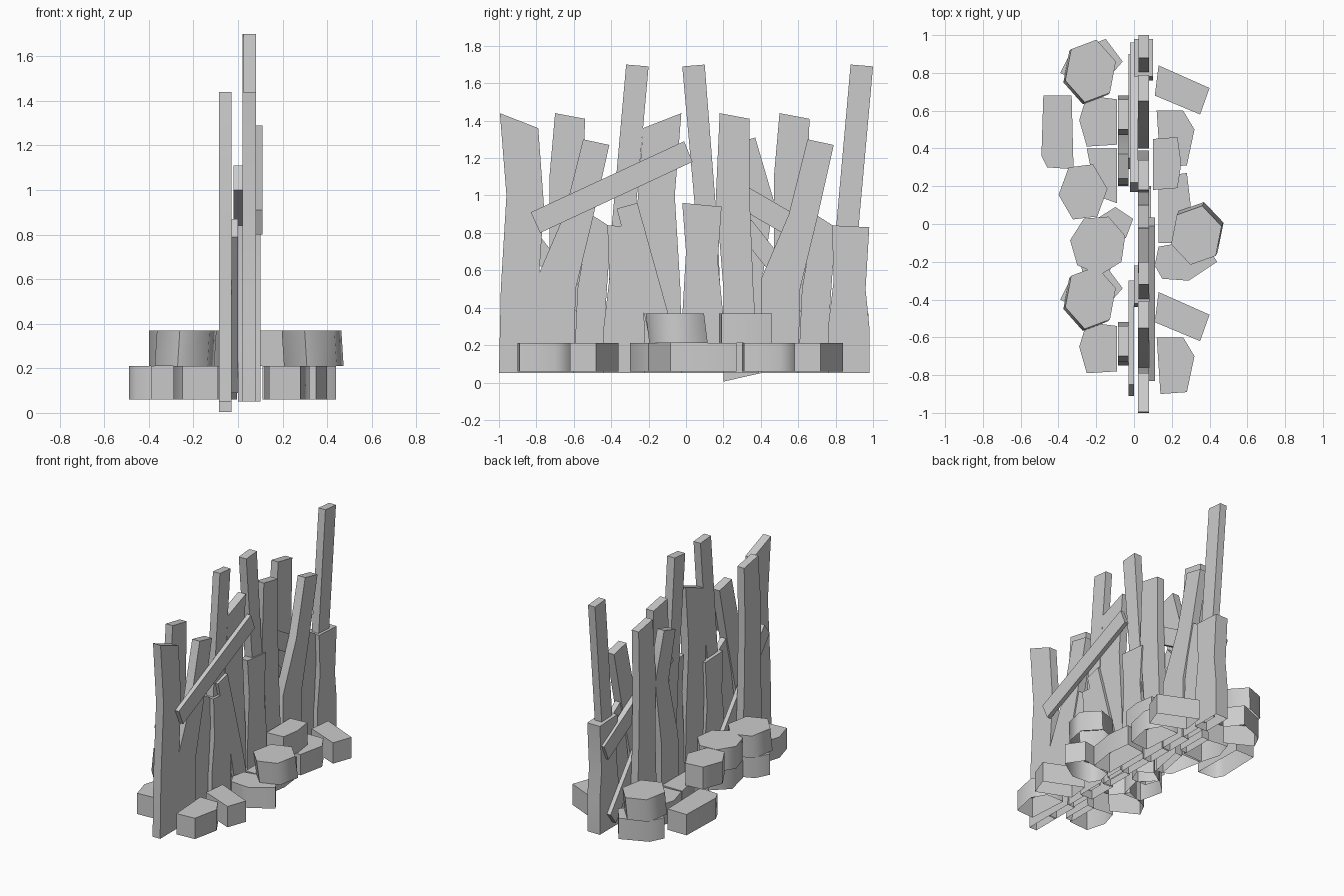
import bpy
import bmesh
from math import cos, sin, pi, radians

if "Cube" in bpy.data.objects:
    bpy.data.objects.remove(bpy.data.objects["Cube"], do_unlink=True)


def make_material(name, colour):
    material = bpy.data.materials.new(name)
    material.use_nodes = True
    material.diffuse_color = colour
    material.node_tree.nodes["Principled BSDF"].inputs["Base Color"].default_value = colour
    return material


grey = make_material("plain grey", (0.6, 0.6, 0.6, 1))


def finish(name, bm, smooth_angle):
    """Turn a bmesh into a named, softly shaded object."""
    bmesh.ops.recalc_face_normals(bm, faces=bm.faces)
    mesh = bpy.data.meshes.new(name)
    bm.to_mesh(mesh)
    bm.free()
    mesh.materials.append(grey)
    obj = bpy.data.objects.new(name, mesh)
    bpy.context.collection.objects.link(obj)
    bpy.ops.object.select_all(action="DESELECT")
    obj.select_set(True)
    bpy.context.view_layer.objects.active = obj
    bpy.ops.object.shade_smooth_by_angle(angle=radians(smooth_angle))


def plank(name, layer, left, right, shift=0, closed=False):
    """Plank from matching left and right edge points (y, z), listed top to bottom."""
    bm = bmesh.new()
    rows = []
    for (ly, lz), (ry, rz) in zip(left, right):
        corners = [(x, y + shift, z) for x, y, z in (
            (layer[0], ly, lz), (layer[1], ly, lz),
            (layer[1], ry, rz), (layer[0], ry, rz))]
        rows.append([bm.verts.new(corner) for corner in corners])
    for upper, lower in zip(rows, rows[1:]):
        for i in range(len(upper)):
            j = (i + 1) % len(upper)
            bm.faces.new((upper[i], upper[j], lower[j], lower[i]))
    bm.faces.new(rows[0])
    if closed:
        bm.faces.new(rows[-1])
    finish(name, bm, 30)


LOW = (0.06, 0.21)
HIGH = (0.21, 0.37)


def stone(name, outline, level, shift=0, lean=(0, 0)):
    """Stone with an open underside, its top shifted sideways by lean."""
    bm = bmesh.new()
    bottom = [bm.verts.new((x, y + shift, level[0])) for x, y in outline]
    top = [bm.verts.new((x + lean[0], y + shift + lean[1], level[1])) for x, y in outline]
    for i in range(len(outline)):
        j = (i + 1) % len(outline)
        bm.faces.new((bottom[i], bottom[j], top[j], top[i]))
    bm.faces.new(top)
    finish(name, bm, 62)


def ring(x, y, rx, ry, sides=6, turn=0.3):
    """Points of a stretched polygon around a centre."""
    angles = [turn + 2 * pi * i / sides for i in range(sides)]
    return [(x + rx * cos(a), y + ry * sin(a)) for a in angles]


BACK = (-0.085, -0.03)
LOW_BRACE = (-0.03, 0.0)
MAIN = (0.02, 0.08)
FRONT = (0.08, 0.11)
THICK = (0.0, 0.1)

# Fence section used twice along the length
for section, shift in (("rear", 0), ("front", -1.2)):
    plank(section + "_back_plank", BACK,
          [(.5, 1.44), (.47, 1.1), (.47, .6), (.45, .05)],
          [(.66, 1.41), (.65, 1), (.66, .5), (.68, .05)], shift)
    plank(section + "_bent_plank", MAIN,
          [(.65, 1.3), (.55, .9), (.4, .55), (.4, .05)],
          [(.79, 1.27), (.7, .87), (.61, .5), (.6, .05)], shift)
    plank(section + "_tall_stick", (0.025, 0.08),
          [(.88, 1.7), (.8, .8), (.77, .1)],
          [(1, 1.69), (.92, .8), (.88, .1)], shift)
    plank(section + "_stump", THICK,
          [(.78, .84), (.79, .55), (.76, .3), (.76, .05)],
          [(.98, .83), (.96, .5), (.98, .3), (.98, .05)], shift)
    plank(section + "_short_plank", (0.03, 0.07),
          [(.69, .9), (.62, .5), (.6, .05)],
          [(.8, .83), (.77, .4), (.76, .05)], shift)
    plank(section + "_low_brace", LOW_BRACE,
          [(.35, .87), (.9, .17)], [(.29, .79), (.84, .09)], shift, True)

    # Stones belonging to the section
    stone(section + "_left_wedge_stone",
          [(.13, .84), (.4, .72), (.35, .58), (.11, .68)], LOW, shift)
    stone(section + "_left_stone",
          [(.12, .6), (.26, .6), (.32, .5), (.28, .31), (.14, .3)], LOW, shift)
    stone(section + "_right_stone",
          [(-.25, .68), (-.09, .66), (-.09, .42), (-.25, .41), (-.29, .55)], LOW, shift)
    stone(section + "_right_end_stone",
          [(-.34, .9), (-.15, .98), (-.06, .86), (-.2, .7), (-.39, .8)], LOW, shift)
    stone(section + "_right_top_stone", ring(-.24, .8, .14, .17), HIGH, shift, (0.01, 0.01))

# Wide pair of planks mirrored about the front section
for name, side in (("front_wide_plank", -1), ("middle_wide_plank", 1)):
    outer = [(.485, 1.44), (.45, 1.0), (.48, .5), (.49, .05)]
    inner = [(.28, 1.36), (.25, .95), (.28, .5), (.28, .05)]
    plank(name, MAIN,
          [(side * y - .51, z) for y, z in outer],
          [(side * y - .51, z) for y, z in inner])

# Single planks of the middle
plank("middle_tall_stick", MAIN,
      [(-.02, 1.69), (.06, .8), (.1, .1)], [(.1, 1.7), (.17, .8), (.2, .1)])
plank("middle_short_plank", (0.03, 0.09),
      [(-.02, .96), (0, .7), (-.02, .35), (-.02, .05)],
      [(.19, .94), (.17, .65), (.2, .35), (.2, .05)])
plank("middle_leaning_plank", (0.06, 0.1),
      [(-.37, .93), (-.22, .35), (-.16, .06)], [(-.26, .96), (-.09, .35), (-.02, .06)])
plank("middle_upright_plank", MAIN,
      [(.18, 1.44), (.16, 1), (.2, .5), (.2, .05)],
      [(.34, 1.41), (.34, 1), (.36, .5), (.39, .05)])
plank("back_bowed_plank", BACK,
      [(.24, 1.27), (.32, .93), (.21, .5), (.2, .005)],
      [(.37, 1.31), (.47, .97), (.4, .5), (.4, .05)])

# Diagonal braces
plank("front_brace", FRONT,
      [(-.83, .91), (-.01, 1.29)], [(-.78, .8), (.035, 1.18)], closed=True)
plank("middle_brace", (-0.02, 0.02),
      [(.22, 1.11), (.96, .68)], [(.17, 1), (.91, .57)], closed=True)

# Remaining stones on the left
stone("left_middle_stone", [(.13, .25), (.28, .27), (.3, .1), (.27, -.1), (.13, -.1)], LOW)
stone("left_broad_stone", [(.13, -.12), (.36, -.08), (.44, -.2), (.29, -.3), (.15, -.29), (.11, -.22)], LOW)
stone("left_top_stone", ring(.34, -.04, .14, .16), HIGH, lean=(-0.01, -0.02))
stone("left_small_top_stone",
      [(.1, .45), (.23, .46), (.25, .32), (.23, .19), (.1, .18)], HIGH)

# Remaining stones on the right
stone("right_block_stone", [(-.48, .68), (-.33, .68), (-.32, .29), (-.46, .3), (-.49, .36)], LOW)
stone("right_square_stone", [(-.25, .4), (-.09, .4), (-.09, .11), (-.2, .15)], LOW)
stone("right_small_stone", ring(-.1, 0, .1, .09, 5), LOW)
stone("right_under_stone", ring(-.2, -.13, .12, .16, 5), LOW)
stone("right_high_stone", ring(-.27, .17, .13, .16, turn=0.1), HIGH)
stone("right_middle_top_stone", ring(-.19, -.11, .15, .16, 7), HIGH)
